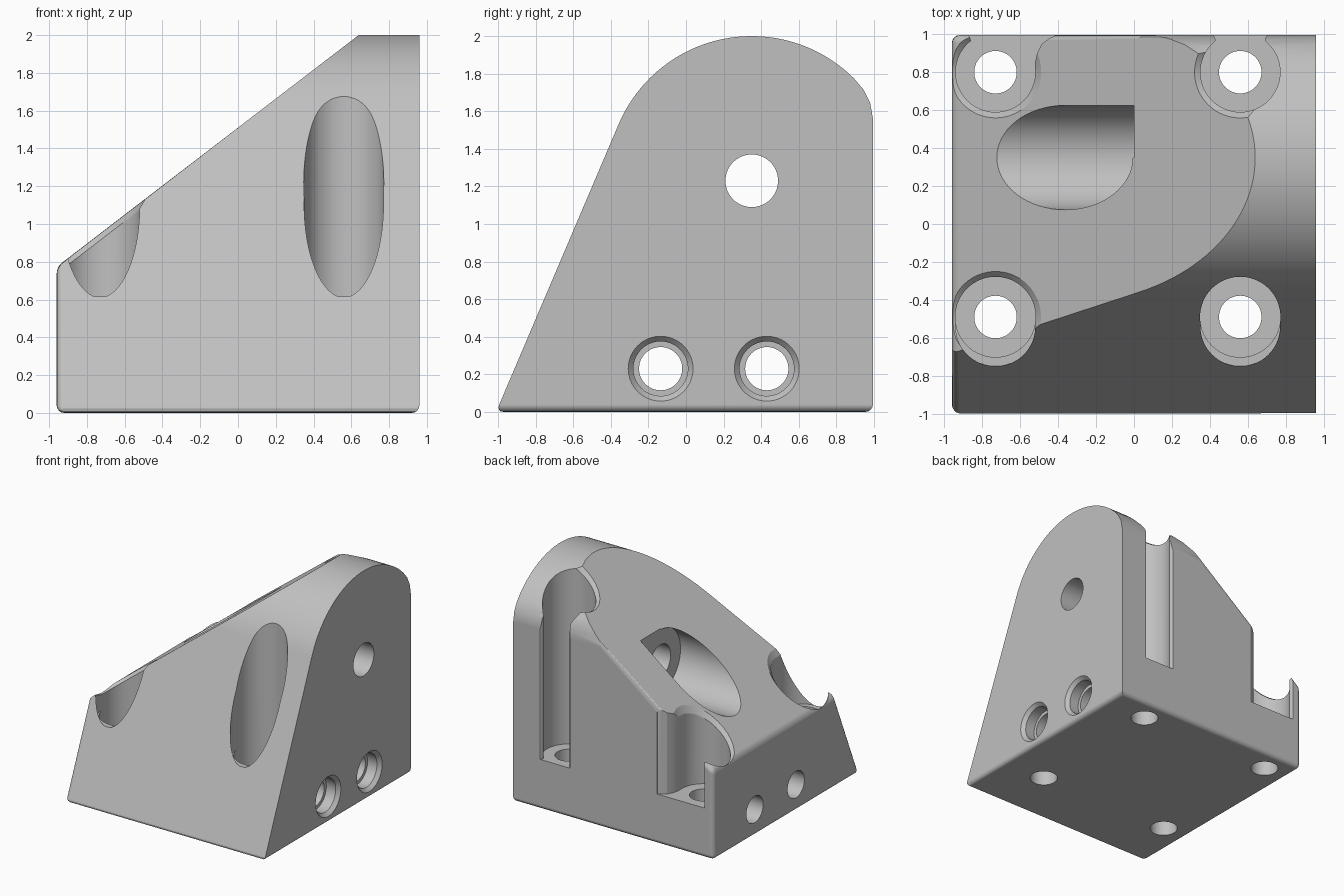
import bpy, bmesh
from math import sin, cos, radians
from mathutils import Matrix

old = bpy.data.objects.get("Cube")
if old:
    bpy.data.objects.remove(old, do_unlink=True)

BORE, HOLE, FLOOR = 0.21, 0.112, 0.435
RISE, MID = 0.767, 1.51          # sloped top: z = MID + RISE * x


def arc(cx, cy, r, a0, a1, n):
    angles = [radians(a0 + (a1 - a0) * i / n) for i in range(n + 1)]
    return [(cx + r * cos(a), cy + r * sin(a)) for a in angles]


def prism(points, axis, lo, hi):
    """Extrude a yz profile along x, or an xy profile along z."""
    bm = bmesh.new()
    place = (lambda p: (lo, *p)) if axis == "x" else (lambda p: (*p, lo))
    face = bm.faces.new([bm.verts.new(place(p)) for p in points])
    out = bmesh.ops.extrude_face_region(bm, geom=[face])
    move = (hi - lo, 0, 0) if axis == "x" else (0, 0, hi - lo)
    bmesh.ops.translate(bm, vec=move, verts=[v for v in out["geom"] if isinstance(v, bmesh.types.BMVert)])
    bmesh.ops.recalc_face_normals(bm, faces=bm.faces)
    return bm


def cone(axis, a, b, lo, hi, r1, r2=None):
    """Cylinder or cone along x at (y, z) = (a, b), or along z at (x, y) = (a, b)."""
    mid = (lo + hi) / 2
    if axis == "x":
        m = Matrix.Translation((mid, a, b)) @ Matrix.Rotation(radians(90), 4, "Y")
    else:
        m = Matrix.Translation((a, b, mid))
    bm = bmesh.new()
    bmesh.ops.create_cone(bm, cap_ends=True, segments=64, radius1=r1,
                          radius2=r1 if r2 is None else r2, depth=hi - lo, matrix=m)
    return bm


def make_object(bm, name):
    mesh = bpy.data.meshes.new(name)
    bm.to_mesh(mesh)
    bm.free()
    ob = bpy.data.objects.new(name, mesh)
    bpy.context.scene.collection.objects.link(ob)
    return ob


def cut(target, bm):
    """Subtract a solid from the target and discard the cutter."""
    cutter = make_object(bm, "cutter")
    cutter.hide_render = True
    mod = target.modifiers.new("cut", "BOOLEAN")
    mod.operation, mod.solver, mod.object = "DIFFERENCE", "EXACT", cutter
    bpy.context.view_layer.update()
    graph = bpy.context.evaluated_depsgraph_get()
    mesh = bpy.data.meshes.new_from_object(target.evaluated_get(graph))
    target.modifiers.clear()
    target.data = mesh
    bpy.data.objects.remove(cutter, do_unlink=True)


# Main block: rounded side profile, cut by the sloping top
side = [(0.995, 0), (-1.01, 0)]
side += arc(0.35, 1.23, 0.77, 157, 45, 40)
side += [(0.945, 1.715), (0.98, 1.645), (0.995, 1.56)]
bm = prism(side, "x", -0.96, 0.96)
res = bmesh.ops.bisect_plane(bm, geom=bm.verts[:] + bm.edges[:] + bm.faces[:],
                             plane_co=(0, 0, MID), plane_no=(-RISE, 0, 1), clear_outer=True)
rim = [e for e in res["geom_cut"] if isinstance(e, bmesh.types.BMEdge)]
bmesh.ops.contextual_create(bm, geom=rim)
bmesh.ops.recalc_face_normals(bm, faces=bm.faces)


# Soft edges round the low end, the underside and the back of the slope
def is_soft(edge):
    pts = [v.co for v in edge.verts]
    return (all(p.x < -0.95 for p in pts) or all(p.z < 0.001 for p in pts)
            or all(p.y > 0.994 and p.x < 0.2 for p in pts))


bmesh.ops.bevel(bm, geom=[e for e in bm.edges if is_soft(e)], offset=0.04, segments=4,
                profile=0.5, affect="EDGES", clamp_overlap=False)
block = make_object(bm, "mounting_block")

# Vertical screw wells, open at the back or through the front slant
for x in (-0.73, 0.56):
    cut(block, cone("z", x, -0.49, FLOOR, 2.3, BORE + 0.002))
    cut(block, cone("z", x, -0.54, 0.615, 2.35, BORE))      # blunted front lip
    well = arc(0, 0, BORE, 128, 360, 48)
    if x < 0:
        well += [(0.208, 0.05), (0.22, 0.1), (0.245, 0.15), (0.285, 0.18), (0.31, 0.19), (0.31, 0.3)]
    else:
        well += arc(0, 0, BORE, 5, 52, 10) + [(0.135, 0.185), (0.15, 0.2), (0.15, 0.3)]
    well += [(-0.15, 0.3), (-0.15, 0.2), (-0.135, 0.185)]
    cut(block, prism([(x + px, 0.8 + py) for px, py in well], "z", FLOOR, 2.4))
    for y in (-0.49, 0.8):
        cut(block, cone("z", x, y, -0.2, 0.6, HOLE))

# Softened well rims on the slope
for x, y in ((-0.73, -0.49), (-0.73, 0.8), (0.56, 0.8)):
    rim = cone("z", x, y, -0.045, 0.03, 0.205, 0.265)
    for v in rim.verts:
        v.co.z += MID + RISE * v.co.x
    cut(block, rim)

# Cross bore with a wide square-cornered recess opening on the slope
cut(block, cone("x", 0.35, 1.23, -0.3, 1.2, 0.14))
recess = arc(0.35, 1.23, 0.275, 90, 360, 48) + [(0.625, 1.62), (0.35, 1.62)]
cut(block, prism(recess, "x", -1.2, 0))

# Two low cross holes with chamfered counterbores on the tall side
for y in (-0.135, 0.43):
    cut(block, cone("x", y, 0.23, -1.2, 1.2, 0.115))
    cut(block, cone("x", y, 0.23, 0.84, 1.1, 0.145))
    cut(block, cone("x", y, 0.23, 0.925, 0.975, 0.141, 0.186))

# Plain grey finish
grey = bpy.data.materials.new("plain_grey")
grey.use_nodes = True
colour = (0.53, 0.53, 0.53, 1)
grey.diffuse_color = colour
for node in grey.node_tree.nodes:
    if node.type == "BSDF_PRINCIPLED":
        node.inputs["Base Color"].default_value = colour
block.data.materials.clear()
block.data.materials.append(grey)

# Smooth curved walls, crisp flat faces
bpy.ops.object.select_all(action="DESELECT")
block.select_set(True)
bpy.context.view_layer.objects.active = block
bpy.ops.object.shade_smooth_by_angle(angle=radians(26))
weighted = block.modifiers.new("weighted_normals", "WEIGHTED_NORMAL")
weighted.keep_sharp = True
